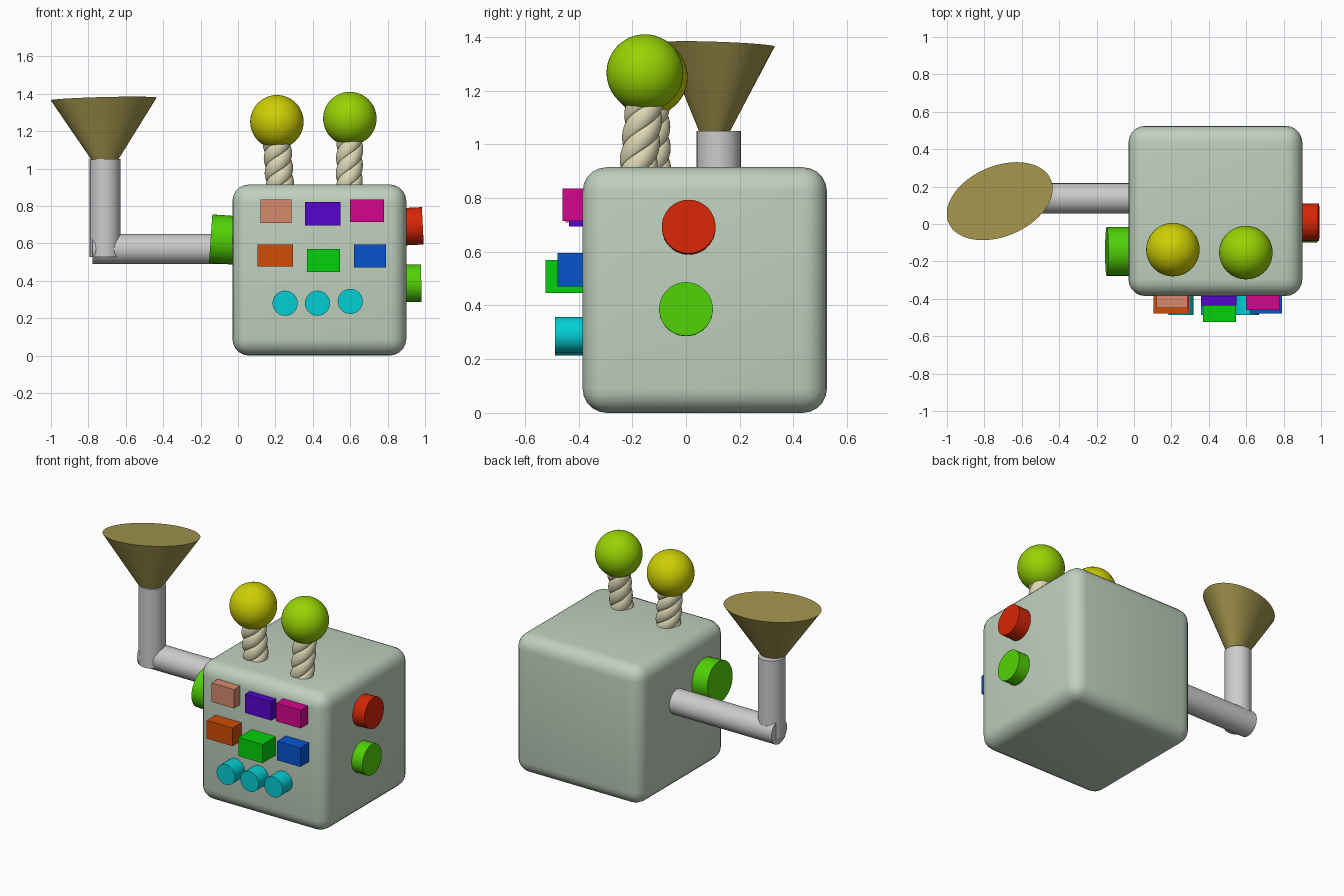
import bpy, bmesh, math
from mathutils import Vector, Matrix

if "Cube" in bpy.data.objects:
    bpy.data.objects.remove(bpy.data.objects["Cube"])


def finish(name, bm, color=None, angle=35):
    bmesh.ops.recalc_face_normals(bm, faces=bm.faces)
    me = bpy.data.meshes.new(name)
    bm.to_mesh(me)
    bm.free()
    ob = bpy.data.objects.new(name, me)
    bpy.context.collection.objects.link(ob)
    if color:
        mat = bpy.data.materials.new(name + "_paint")
        mat.diffuse_color = [(c / 255) ** 2.2 for c in color] + [1]
        mat.use_nodes = True
        mat.node_tree.nodes["Principled BSDF"].inputs["Base Color"].default_value = mat.diffuse_color
        me.materials.append(mat)
    bpy.ops.object.select_all(action='DESELECT')
    ob.select_set(True)
    bpy.context.view_layer.objects.active = ob
    bpy.ops.object.shade_smooth_by_angle(angle=math.radians(angle))
    return ob


def box(name, lo, hi, color, bevel=0):
    lo, hi = Vector(lo), Vector(hi)
    bm = bmesh.new()
    bmesh.ops.create_cube(bm, size=1, matrix=Matrix.Translation((lo + hi) / 2)
                          @ Matrix.Diagonal((*(hi - lo), 1)))
    if bevel:
        bmesh.ops.bevel(bm, geom=bm.edges[:], offset=bevel, segments=5,
                        profile=0.5, affect='EDGES')
    return finish(name, bm, color)


def rod(name, a, b, r, color=None):
    """Capped cylinder from point a to point b."""
    a, b = Vector(a), Vector(b)
    rot = (b - a).to_track_quat('Z', 'Y').to_matrix().to_4x4()
    bm = bmesh.new()
    bmesh.ops.create_cone(bm, cap_ends=True, segments=48, radius1=r, radius2=r,
                          depth=(b - a).length,
                          matrix=Matrix.Translation((a + b) / 2) @ rot)
    return finish(name, bm, color)


def loft(name, rings, color, angle=35):
    """Skin a stack of closed rings and cap both ends."""
    bm = bmesh.new()
    vs = [[bm.verts.new(p) for p in ring] for ring in rings]
    n = len(vs[0])
    for lo, hi in zip(vs, vs[1:]):
        for i in range(n):
            j = (i + 1) % n
            bm.faces.new((lo[i], lo[j], hi[j], hi[i]))
    bm.faces.new(vs[0][::-1])
    bm.faces.new(vs[-1])
    return finish(name, bm, color, angle)


# Rounded body
box("body", (-0.03, -0.385, 0), (0.9, 0.525, 0.915), (190, 207, 189), 0.09)

# Front push keys: x range, z range, front y, colour
keys = [
    ("tan", 0.12, 0.285, 0.71, 0.835, -0.448, (212, 138, 108)),
    ("purple", 0.357, 0.547, 0.695, 0.82, -0.435, (85, 12, 205)),
    ("magenta", 0.60, 0.78, 0.715, 0.835, -0.46, (210, 15, 140)),
    ("orange", 0.105, 0.295, 0.475, 0.595, -0.478, (208, 78, 15)),
    ("green", 0.37, 0.545, 0.447, 0.57, -0.523, (12, 208, 20)),
    ("blue", 0.62, 0.79, 0.47, 0.595, -0.478, (15, 85, 208)),
]
for n, x0, x1, z0, z1, y, col in keys:
    box("key_" + n, (x0, y, z0), (x1, -0.36, z1), col)

# Row of round front buttons
for i, (x, z) in enumerate([(0.252, 0.28), (0.425, 0.28), (0.60, 0.29)]):
    rod(f"round_button_{i + 1}", (x, -0.36, z), (x, -0.487, z), 0.067, (12, 205, 210))

# Side knobs
rod("knob_red", (0.85, 0.01, 0.687), (0.988, 0.01, 0.694), 0.1, (212, 42, 15))
rod("knob_green", (0.85, 0, 0.385), (0.98, 0, 0.387), 0.1, (82, 208, 15))
rod("dial_left", (0.0, -0.147, 0.615), (-0.146, -0.147, 0.625), 0.13, (82, 208, 15))

# Elbow pipe
rod("pipe_horizontal", (-0.777, 0.137, 0.57), (0.05, 0.137, 0.57), 0.081)
rod("pipe_vertical", (-0.711, 0.122, 0.527), (-0.711, 0.122, 1.05), 0.082)

# Oval funnel with a slightly sloping closed top
def oval(cx, cy, a, b, z, gx, gy, turn=math.radians(23)):
    ring = []
    for i in range(64):
        t = math.tau * i / 64
        x, y = a * math.cos(t), b * math.sin(t)
        dx = x * math.cos(turn) - y * math.sin(turn)
        dy = x * math.sin(turn) + y * math.cos(turn)
        ring.append((cx + dx, cy + dy, z + gx * dx + gy * dy))
    return ring

loft("funnel", [oval(-0.711, 0.105, 0.073, 0.052, 1.045, 0.0375, -0.052),
                oval(-0.718, 0.122, 0.297, 0.188, 1.372, 0.0375, -0.052)],
     (160, 146, 78))

# Twisted stalks with ball tips
def antenna(name, base, tip, r, color, lobes=3, turns=1.1):
    base, tip = Vector(base), Vector(tip)
    rings = []
    for k in range(41):
        f = k / 40
        c = base.lerp(tip, f)
        ring = []
        for i in range(72):
            t = math.tau * i / 72
            rad = r * (0.84 + 0.16 * abs(math.sin(lobes * t / 2)) ** 0.6)
            a = t + f * turns * math.tau
            ring.append(c + Vector((rad * math.cos(a), rad * math.sin(a), 0)))
        rings.append(ring)
    loft(name + "_stalk", rings, (222, 216, 180))
    bm = bmesh.new()
    bmesh.ops.create_uvsphere(bm, u_segments=48, v_segments=24, radius=0.143,
                              matrix=Matrix.Translation(tip + Vector((0, 0, 0.1))))
    finish(name + "_ball", bm, color)

antenna("antenna_left", (0.225, -0.132, 0.89), (0.208, -0.137, 1.15), 0.077, (205, 205, 12))
antenna("antenna_right", (0.594, -0.18, 0.89), (0.598, -0.153, 1.167), 0.072, (150, 210, 12))
